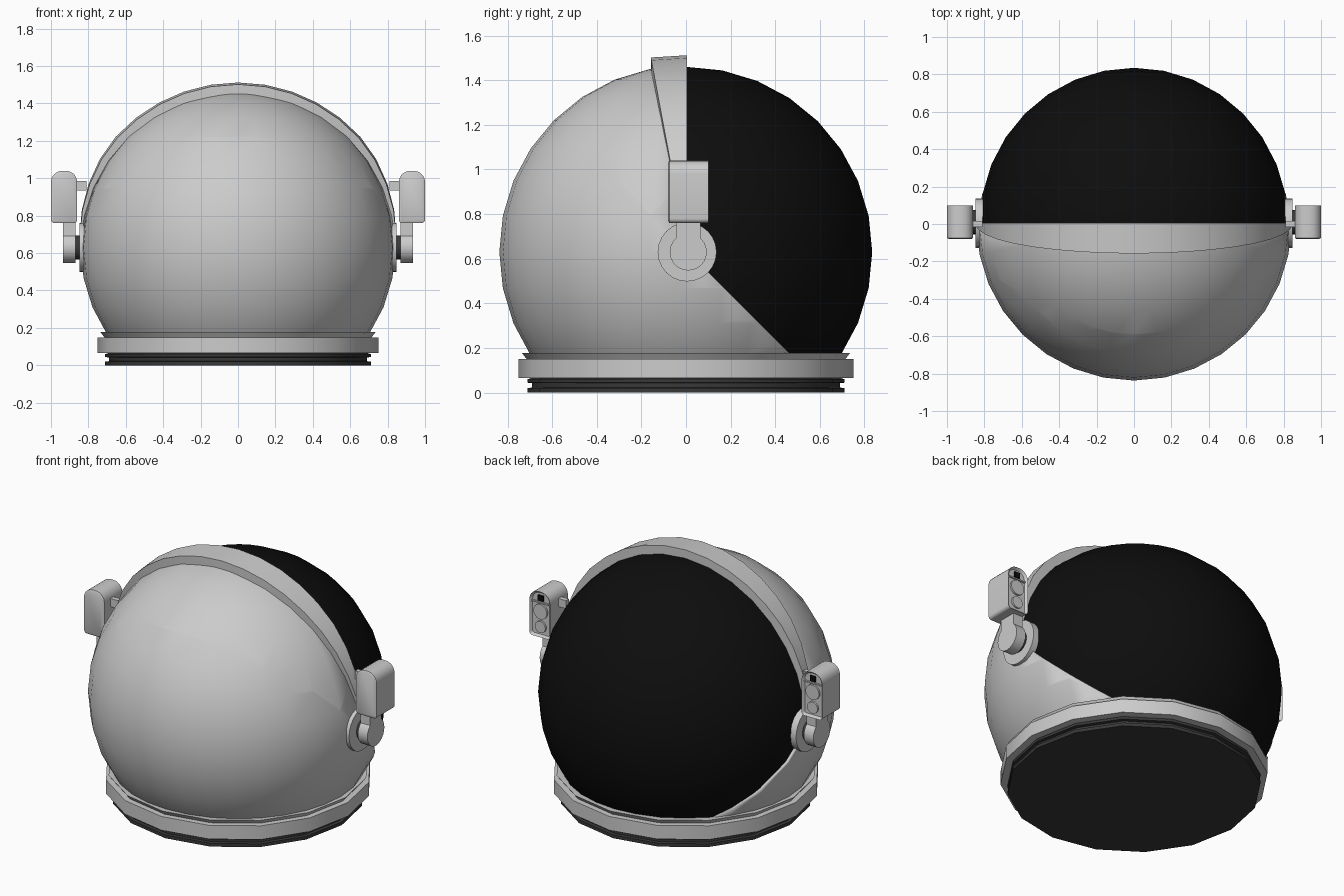
import bpy, bmesh, math
from math import sin, cos, pi, radians
from mathutils import Vector, Matrix

if "Cube" in bpy.data.objects:
    bpy.data.objects.remove(bpy.data.objects["Cube"])

CZ = 0.63  # height of the globe centre


def material(name, v):
    m = bpy.data.materials.new(name)
    m.diffuse_color = (v, v, v, 1)
    m.use_nodes = True
    m.node_tree.nodes["Principled BSDF"].inputs["Base Color"].default_value = m.diffuse_color
    return m


black = material("black_glass", 0.004)
dark = material("dark_rubber", 0.04)


def finish(name, bm, mat=None, mirror=False, angle=35):
    bmesh.ops.recalc_face_normals(bm, faces=bm.faces)
    me = bpy.data.meshes.new(name)
    bm.to_mesh(me)
    bm.free()
    ob = bpy.data.objects.new(name, me)
    bpy.context.collection.objects.link(ob)
    if mat:
        me.materials.append(mat)
    bpy.ops.object.select_all(action='DESELECT')
    ob.select_set(True)
    bpy.context.view_layer.objects.active = ob
    bpy.ops.object.shade_smooth_by_angle(angle=radians(angle))
    if mirror:
        ob.modifiers.new("mirror", 'MIRROR')
    return ob


def globe(radii, y_cut, drop):
    """Sphere trimmed at the neck and split along the visor opening."""
    bm = bmesh.new()
    bmesh.ops.create_uvsphere(bm, u_segments=32, v_segments=16, radius=1)
    bmesh.ops.transform(bm, matrix=Matrix.Translation((0, 0, CZ)) @ Matrix.Diagonal((*radii, 1)), verts=bm.verts)

    def cut(co, no, clear=False):
        bmesh.ops.bisect_plane(bm, geom=bm.verts[:] + bm.edges[:] + bm.faces[:],
                               plane_co=co, plane_no=no, clear_inner=clear, dist=1e-5)
    cut((0, 0, 0.14), (0, 0, 1), True)
    cut((0, y_cut, 0), (0, 1, 0))
    cut((0, 0, drop), (0, 1, 1))
    opening = [f for f in bm.faces
               if f.calc_center_median().y > y_cut
               and f.calc_center_median().y + f.calc_center_median().z > drop]
    return bm, opening


# grey shell
bm, opening = globe((0.842, 0.837, 0.836), 0.0, 0.64)
bmesh.ops.delete(bm, geom=opening, context='FACES')
shell = finish("shell", bm)
sol = shell.modifiers.new("thickness", 'SOLIDIFY')
sol.thickness, sol.offset = 0.02, -1

# black visor
bm, opening = globe((0.825, 0.835, 0.83), -0.02, 0.61)
keep = set(opening)
bmesh.ops.delete(bm, geom=[f for f in bm.faces if f not in keep], context='FACES')
finish("visor", bm, black)

# raised brow band, widest at the crown
bm = bmesh.new()
N = 18
rings = []
for i in range(N + 1):
    t = radians(4) + (pi - radians(8)) * i / N
    k = min(1, 1.6 * sin(t))
    R = 0.845 + 0.037 * k
    y = min(-0.01, -0.185 * (CZ + R * sin(t) - 0.66))
    sec = [(R, 0.005), (R - 0.01 * k, y), (0.81, y), (0.81, 0.005)]
    rings.append([bm.verts.new((r * cos(t), yy, CZ + r * sin(t))) for r, yy in sec])
for a, b in zip(rings, rings[1:]):
    for j in range(4):
        bm.faces.new((a[j], a[(j + 1) % 4], b[(j + 1) % 4], b[j]))
bm.faces.new(rings[0])
bm.faces.new(rings[-1])
finish("brow_band", bm)


# neck rings
def lathe(name, profile, mat=None, closed=False):
    bm = bmesh.new()
    vs = [bm.verts.new((r, 0, z)) for r, z in profile]
    es = [bm.edges.new(p) for p in zip(vs, vs[1:])]
    if closed:
        es.append(bm.edges.new((vs[-1], vs[0])))
    bmesh.ops.spin(bm, geom=vs + es, axis=(0, 0, 1), cent=(0, 0, 0), steps=16, angle=2 * pi)
    bmesh.ops.remove_doubles(bm, verts=bm.verts, dist=1e-4)
    return finish(name, bm, mat, angle=30)


lathe("neck_ring", [(0.66, 0.065), (0.75, 0.065), (0.75, 0.15), (0.715, 0.15),
                    (0.735, 0.177), (0.70, 0.177), (0.66, 0.16)], closed=True)
lathe("neck_seal", [(0, 0), (0.71, 0), (0.71, 0.02), (0.69, 0.022), (0.69, 0.042),
                    (0.71, 0.044), (0.71, 0.06), (0.69, 0.066)], dark)


# side fittings, all mirrored across x
def disc(name, axis, r, lo, hi, u, z, mat=None, seg=24):
    bm = bmesh.new()
    bmesh.ops.create_cone(bm, cap_ends=True, segments=seg, radius1=r, radius2=r, depth=hi - lo)
    mid = (lo + hi) / 2
    loc, rot = ((mid, u, z), Matrix.Rotation(pi / 2, 4, 'Y')) if axis == 'X' else \
               ((u, mid, z), Matrix.Rotation(pi / 2, 4, 'X'))
    bmesh.ops.transform(bm, matrix=Matrix.Translation(loc) @ rot, verts=bm.verts)
    return finish(name, bm, mat, True)


def box(name, lo, hi, mat=None):
    bm = bmesh.new()
    lo, hi = Vector(lo), Vector(hi)
    bmesh.ops.create_cube(bm, size=1)
    bmesh.ops.transform(bm, matrix=Matrix.Translation((lo + hi) / 2) @ Matrix.Diagonal((*(hi - lo), 1)), verts=bm.verts)
    return finish(name, bm, mat, True)


disc("visor_hinge", 'X', 0.132, 0.79, 0.848, 0.005, CZ)
disc("pivot_washer", 'X', 0.065, 0.84, 0.875, 0.01, CZ, dark)
disc("lamp_pivot", 'X', 0.083, 0.87, 0.935, 0.01, CZ)
box("lamp_arm", (0.87, -0.045, 0.66), (0.935, 0.065, 0.77))
box("lamp_bracket", (0.81, -0.015, 0.935), (0.87, 0.015, 0.985))

# lamp housing: rounded profile, chamfered front, recessed lens side
bm = bmesh.new()
pts = []
for cx, cz, r, a0 in ((0.94, 0.98, 0.06, 0), (0.92, 0.98, 0.06, 90),
                      (0.88, 0.78, 0.02, 180), (0.98, 0.78, 0.02, 270)):
    for i in range(6):
        a = radians(a0 + 18 * i)
        pts.append((cx + r * cos(a), cz + r * sin(a)))
front = bm.faces.new([bm.verts.new((x, -0.075, z)) for x, z in pts])
ret = bmesh.ops.extrude_face_region(bm, geom=[front], use_keep_orig=True)
back = next(g for g in ret["geom"] if isinstance(g, bmesh.types.BMFace))
bmesh.ops.translate(bm, vec=(0, 0.175, 0),
                    verts=[g for g in ret["geom"] if isinstance(g, bmesh.types.BMVert)])
bmesh.ops.recalc_face_normals(bm, faces=bm.faces)
bmesh.ops.inset_region(bm, faces=[front], thickness=0.009, depth=0.005)
bmesh.ops.inset_region(bm, faces=[back], thickness=0.012, depth=0)
bmesh.ops.translate(bm, vec=(0, -0.015, 0), verts=back.verts)
finish("lamp_housing", bm, None, True)

# lamp lenses and sensor window
disc("lamp_lens_large", 'Y', 0.046, 0.08, 0.096, 0.93, 0.915)
disc("lamp_lens_small", 'Y', 0.036, 0.08, 0.096, 0.93, 0.82)
box("lamp_divider", (0.872, 0.08, 0.966), (0.988, 0.095, 0.974))
box("lamp_sensor", (0.912, 0.08, 0.98), (0.948, 0.094, 1.014), black)
